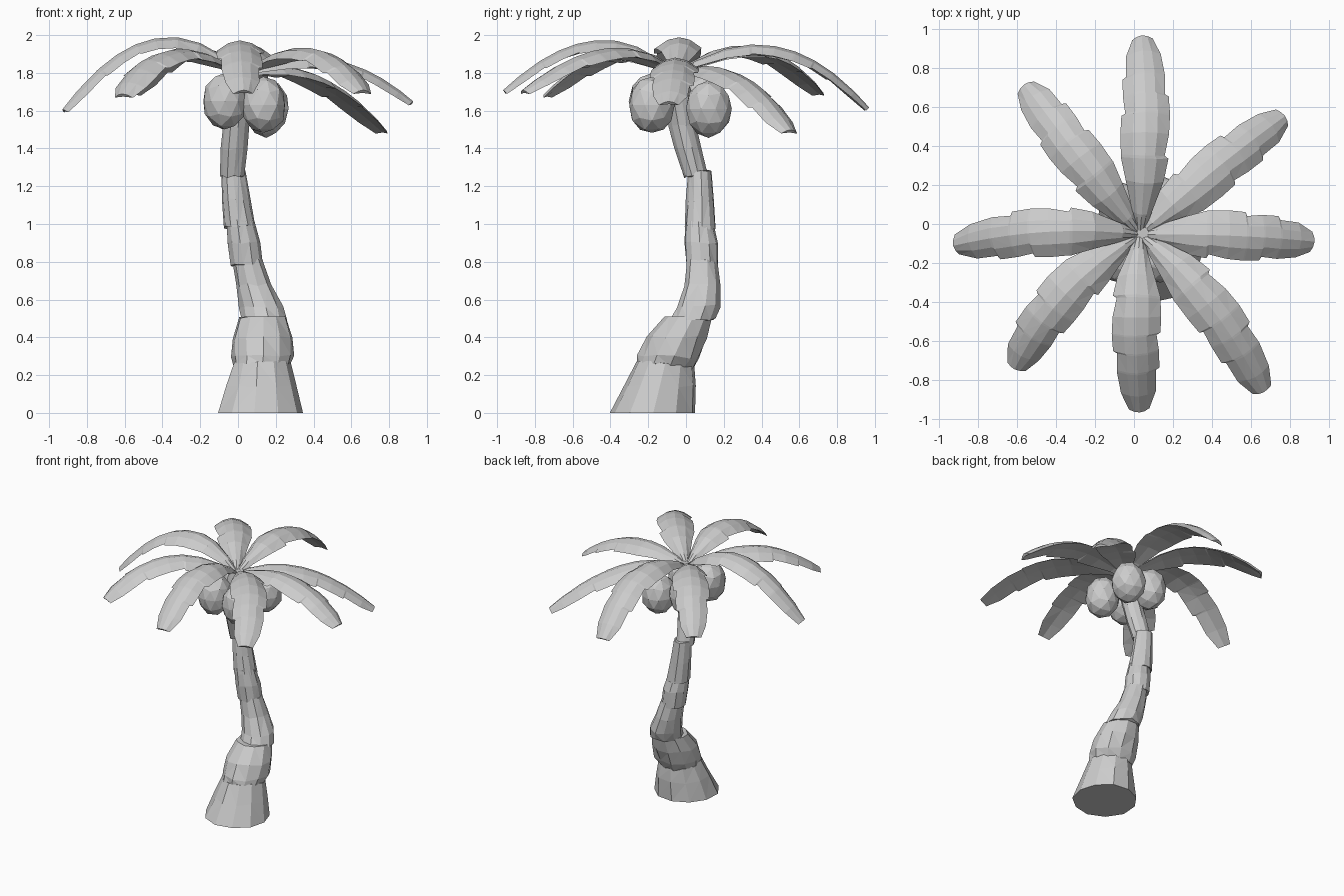
import bpy, bmesh, math, random
from mathutils import Vector

if "Cube" in bpy.data.objects:
    bpy.data.objects.remove(bpy.data.objects["Cube"])

random.seed(4)


def finish(name, bm):
    bmesh.ops.recalc_face_normals(bm, faces=bm.faces)
    me = bpy.data.meshes.new(name)
    bm.to_mesh(me)
    bm.free()
    ob = bpy.data.objects.new(name, me)
    bpy.context.collection.objects.link(ob)
    return ob


def loft(name, rings):
    """Closed skin through rings of equal point count."""
    bm = bmesh.new()
    rows = [[bm.verts.new(p) for p in r] for r in rings]
    n = len(rows[0])
    for a, b in zip(rows, rows[1:]):
        for i in range(n):
            j = (i + 1) % n
            bm.faces.new((a[i], a[j], b[j], b[i]))
    bm.faces.new(rows[0][::-1])
    bm.faces.new(rows[-1])
    bmesh.ops.triangulate(bm, faces=bm.faces)
    return finish(name, bm)


# Trunk: stacked, slightly overlapping segments; rings are (x, y, z, radius, tilt in y)
segments = [
    [(.12, -.173, 0, .225, 0), (.125, -.14, .14, .187, 0), (.125, -.11, .26, .15, -.1)],
    [(.125, -.11, .25, .15, -.1), (.13, -.09, .3, .162, -.05), (.13, -.045, .4, .16, 0),
     (.13, .015, .51, .125, .05)],
    [(.14, .035, .49, .118, .05), (.125, .065, .56, .115, .05), (.085, .085, .68, .094, 0),
     (.05, .085, .81, .08, -.1)],
    [(.045, .085, .78, .085, -.1), (.03, .078, .9, .088, 0), (.01, .07, 1.01, .074, -.1)],
    [(.01, .075, .98, .082, -.1), (-.01, .075, 1.13, .073, 0), (-.025, .072, 1.28, .062, .1)],
    [(-.03, .05, 1.25, .064, 0), (-.02, .01, 1.4, .07, .1), (-.01, -.02, 1.52, .07, .1),
     (.02, -.05, 1.7, .075, 0), (.03, -.06, 1.81, .05, 0)],
]
SIDES = 11
for k, seg in enumerate(segments):
    rings = []
    for x, y, z, r, tilt in seg:
        ring = []
        for i in range(SIDES):
            a = 2 * math.pi * (i + .3 * k) / SIDES
            rr = r * random.uniform(.98, 1.05)
            wob = random.uniform(-.008, .008) if z > 0 else 0
            ring.append((x + rr * math.cos(a), y + rr * math.sin(a),
                         z + tilt * r * math.sin(a) + wob))
        rings.append(ring)
    loft(f"trunk_segment_{k + 1}", rings)

# Coconuts clustered under the crown
for k, c in enumerate([(.15, .12, 1.61), (-.065, .09, 1.65), (-.07, -.18, 1.65), (.135, -.18, 1.63)]):
    bm = bmesh.new()
    bmesh.ops.create_icosphere(bm, subdivisions=2, radius=1)
    for v in bm.verts:
        s = random.uniform(.98, 1.05)
        v.co = Vector((v.co.x * .118, v.co.y * .122, v.co.z * .15)) * s + Vector(c)
    finish(f"coconut_{k + 1}", bm)

# Fronds: mid point and tip of an arched spine starting at the crown centre
base = Vector((.03, -.055, 1.785))
fronds = [
    ((.06, .47, 1.93), (.04, .96, 1.61)),     # back
    ((.38, .25, 1.79), (.77, .55, 1.49)),     # back right
    ((.49, -.06, 1.86), (.92, -.09, 1.64)),   # right
    ((.38, -.41, 1.92), (.66, -.86, 1.70)),   # front right
    ((.01, -.48, 1.96), (.03, -.96, 1.70)),   # front
    ((-.35, -.36, 1.91), (-.61, -.74, 1.68)), # front left
    ((-.44, -.04, 1.97), (-.92, -.11, 1.60)), # left
    ((-.28, .34, 1.93), (-.56, .71, 1.69)),   # back left
]
# (position along spine, left half width, right half width): sudden steps are the leaf notches
stations = [(0, .02, .02), (.1, .05, .05), (.25, .095, .1), (.37, .125, .12), (.385, .125, .1),
            (.5, .13, .12), (.6, .125, .125), (.61, .105, .125), (.7, .115, .12), (.71, .115, .1),
            (.8, .115, .105), (.81, .095, .105), (.92, .09, .09), (1, .05, .055)]


def spine(mid, tip, t):
    return base * (1 - t) * (1 - 2 * t) + mid * 4 * t * (1 - t) + tip * t * (2 * t - 1)


for k, (mid, tip) in enumerate(fronds):
    mid, tip = Vector(mid), Vector(tip)
    flip = k % 2
    rings = []
    for t, wl, wr in stations:
        if flip:
            wl, wr = wr, wl
        p = spine(mid, tip, t)
        d = spine(mid, tip, t + .02) - spine(mid, tip, t - .02)
        side = d.cross(Vector((0, 0, 1))).normalized()
        up = side.cross(d).normalized()
        th = .012 + .02 * min(1, 4 * t * (1 - t) + .1)
        fold = .42 - .14 * t
        top = p + up * .012
        left = p - side * wl - up * (fold * wl)
        right = p + side * wr - up * (fold * wr)
        rings.append([left, p - side * wl * .5 - up * (.1 * wl - .01), top,
                      p + side * wr * .5 - up * (.1 * wr - .01), right,
                      top - up * (th + .1 * (wl + wr) / 2)])
    loft(f"frond_{k + 1}", rings)
